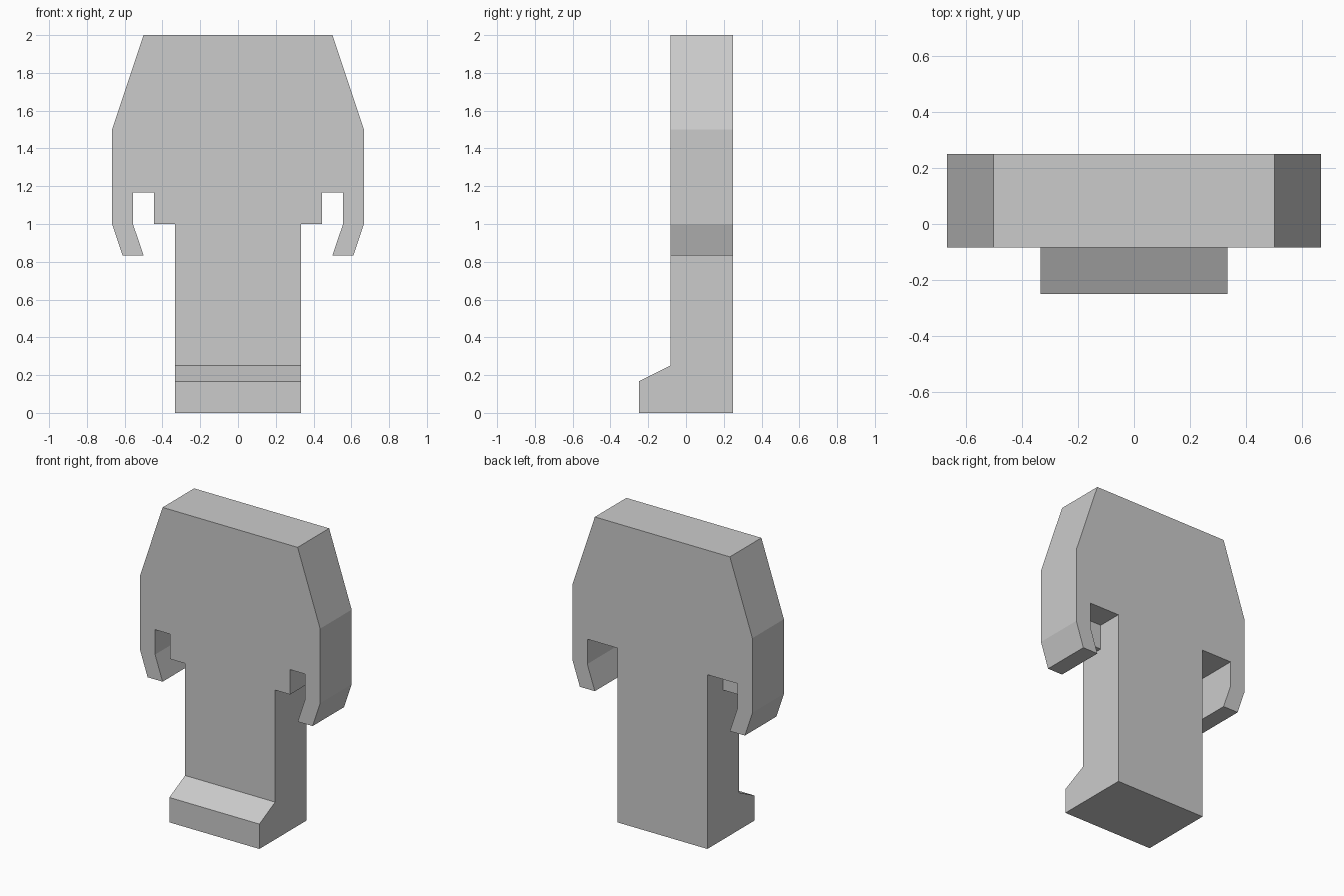
import bpy, bmesh
from mathutils import Vector

if "Cube" in bpy.data.objects:
    bpy.data.objects.remove(bpy.data.objects["Cube"])


def prism(name, points, depth):
    """Closed solid from an ordered outline swept along a depth vector."""
    bm = bmesh.new()
    face = bm.faces.new([bm.verts.new(p) for p in points])
    res = bmesh.ops.extrude_face_region(bm, geom=[face], use_keep_orig=True)
    moved = [g for g in res["geom"] if isinstance(g, bmesh.types.BMVert)]
    bmesh.ops.translate(bm, verts=moved, vec=Vector(depth))
    bmesh.ops.recalc_face_normals(bm, faces=bm.faces[:])
    mesh = bpy.data.meshes.new(name)
    bm.to_mesh(mesh)
    bm.free()
    obj = bpy.data.objects.new(name, mesh)
    bpy.context.collection.objects.link(obj)
    return obj


U = 1 / 12            # the model sits on a grid of twelfths
FRONT, BACK = -U, 0.25
LEG = 1 / 3           # half width of the legs

# Body, arms and legs: right half outline, mirrored to the left
half = [(0.5, 2), (2 / 3, 1.5), (2 / 3, 1), (0.611, 10 * U), (0.5, 10 * U),
        (0.556, 1), (0.556, 14 * U), (LEG, 14 * U), (LEG, 0)]
outline = half + [(-x, z) for x, z in reversed(half)]
prism("body", [(x, FRONT, z) for x, z in outline], (0, BACK - FRONT, 0))

# Thumbs: short blocks on the front half of each hand opening
for side, sign in (("right", 1), ("left", -1)):
    thumb = [(LEG, 1), (0.444, 1), (0.444, 14 * U), (LEG, 14 * U)]
    prism(side + "_thumb", [(sign * x, FRONT, z) for x, z in thumb], (0, 2 * U, 0))

# Feet: sloped block across the front of the legs
foot = [(FRONT, 0), (-0.25, 0), (-0.25, 2 * U), (FRONT, 0.25)]
prism("feet", [(-LEG, y, z) for y, z in foot], (2 * LEG, 0, 0))
